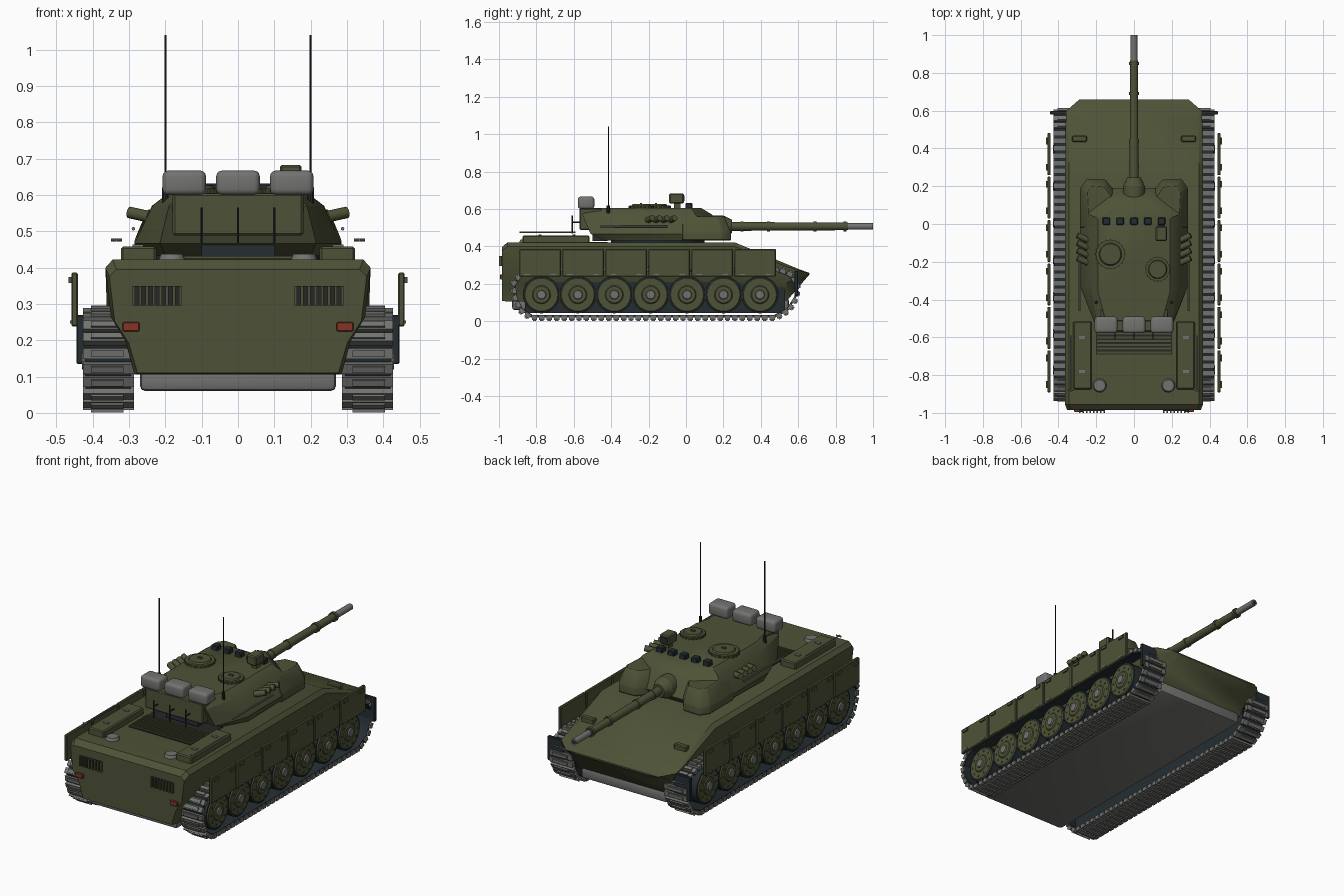
import bpy, bmesh, math
from mathutils import Vector, Matrix

if "Cube" in bpy.data.objects:
    bpy.data.objects.remove(bpy.data.objects["Cube"])

def mat(name, r, g, b):
    m = bpy.data.materials.new(name)
    m.diffuse_color = (r, g, b, 1)
    m.use_nodes = True
    m.node_tree.nodes["Principled BSDF"].inputs["Base Color"].default_value = m.diffuse_color
    return m

OLIVE = mat("olive", 0.076, 0.086, 0.038)
GREY = mat("steel_grey", 0.17, 0.172, 0.162)
TEAL = mat("dark_teal", 0.018, 0.027, 0.032)
RED = mat("lamp_red", 0.24, 0.035, 0.02)
BLACK = mat("dark_metal", 0.018, 0.019, 0.018)

def finish(name, bm, m):
    bmesh.ops.recalc_face_normals(bm, faces=bm.faces)
    me = bpy.data.meshes.new(name)
    bm.to_mesh(me)
    bm.free()
    me.materials.append(m)
    me.shade_smooth()
    me.set_sharp_from_angle(angle=math.radians(32))
    ob = bpy.data.objects.new(name, me)
    bpy.context.collection.objects.link(ob)
    return ob

def add_box(bm, x, y, z, mtx=Matrix()):
    c = Vector(((x[0] + x[1]) / 2, (y[0] + y[1]) / 2, (z[0] + z[1]) / 2))
    s = Matrix.Diagonal((abs(x[1] - x[0]), abs(y[1] - y[0]), abs(z[1] - z[0]), 1))
    bmesh.ops.create_cube(bm, size=1, matrix=mtx @ Matrix.Translation(c) @ s)

def box(name, x, y, z, m, bevel=0, seg=1):
    bm = bmesh.new()
    add_box(bm, x, y, z)
    if bevel:
        bmesh.ops.bevel(bm, geom=bm.edges[:], offset=bevel, segments=seg, affect='EDGES', profile=0.5)
    return finish(name, bm, m)

def add_cyl(bm, p, q, r, r2=None, n=20):
    p, q = Vector(p), Vector(q)
    rot = (q - p).to_track_quat('Z', 'Y').to_matrix().to_4x4()
    bmesh.ops.create_cone(bm, cap_ends=True, segments=n, radius1=r, radius2=r if r2 is None else r2,
                          depth=(q - p).length, matrix=Matrix.Translation((p + q) / 2) @ rot)

def cyl(name, p, q, r, m, r2=None, n=20):
    bm = bmesh.new()
    add_cyl(bm, p, q, r, r2, n)
    return finish(name, bm, m)

def loft(name, rings, m, bevel=0):
    bm = bmesh.new()
    vs = [[bm.verts.new(p) for p in r] for r in rings]
    n = len(vs[0])
    for a, b in zip(vs, vs[1:]):
        for i in range(n):
            bm.faces.new((a[i], a[(i + 1) % n], b[(i + 1) % n], b[i]))
    bm.faces.new(vs[0])
    bm.faces.new(vs[-1])
    if bevel:
        bmesh.ops.bevel(bm, geom=bm.edges[:], offset=bevel, segments=1, affect='EDGES')
    return finish(name, bm, m)

# Hull: one cross-section, rescaled along its length
half = [(0.285, 0), (0.31, 0.29), (0.35, 0.5), (0.365, 0.93), (0.345, 1)]
def hull_ring(y, z0, z1, k):
    pts = [(x * k, y, z0 + t * (z1 - z0)) for x, t in half]
    return pts + [(-x, yy, z) for x, yy, z in reversed(pts)]
loft("hull", [hull_ring(*s) for s in [(-0.985, 0.11, 0.395, 0.97), (-0.955, 0.105, 0.422, 1), (0.26, 0.105, 0.422, 1),
     (0.54, 0.11, 0.305, 0.99), (0.60, 0.18, 0.28, 0.98), (0.66, 0.25, 0.258, 0.79)]], OLIVE)
box("belly_plate", (-0.27, 0.27), (-0.93, 0.55), (0.06, 0.125), GREY, 0.015, 2)

# Engine deck grille
box("deck_grille_base", (-0.2, 0.2), (-0.69, -0.42), (0.415, 0.425), BLACK)
bm = bmesh.new()
for i in range(8):
    add_box(bm, (-0.195, 0.195), (-0.685 + i * 0.02, -0.675 + i * 0.02), (0.424, 0.432))
finish("deck_grille_bars", bm, OLIVE)

# Running gear path (y, z)
path = [Vector(p) for p in [(-0.83, 0.02), (0.48, 0.02), (0.55, 0.06), (0.59, 0.13), (0.595, 0.2), (0.56, 0.25), (0.5, 0.276),
        (-0.82, 0.276), (-0.885, 0.25), (-0.922, 0.2), (-0.915, 0.13), (-0.885, 0.06)]]
segs = list(zip(path, path[1:] + path[:1]))
total = sum((b - a).length for a, b in segs)
def along(d):
    for a, b in segs:
        l = (b - a).length
        if d <= l:
            return a.lerp(b, d / l), (b - a) / l
        d -= l
    return path[0], (segs[0][1] - segs[0][0]).normalized()

wheel_y = [-0.773 + i * 0.1947 for i in range(7)]
for s, side in ((1, "right"), (-1, "left")):
    # Track belt and pads
    bm = bmesh.new()
    mid = Vector((-0.16, 0.148))
    inner = [mid + Vector(((p.x - mid.x) * 0.985, (p.y - mid.y) * 0.9)) for p in path]
    g = [[bm.verts.new((s * x, p.x, p.y)) for p in pts] for x, pts in
         ((0.295, path), (0.42, path), (0.42, inner), (0.295, inner))]
    for k in range(4):
        for i in range(12):
            j = (i + 1) % 12
            bm.faces.new((g[k][i], g[k][j], g[(k + 1) % 4][j], g[(k + 1) % 4][i]))
    finish(side + "_track_belt", bm, TEAL)
    bm = bmesh.new()
    n = 84
    for i in range(n):
        p, t = along((i + 0.5) * total / n)
        m = Matrix.Translation((0, p.x, p.y)) @ Matrix.Rotation(math.atan2(t.y, t.x), 4, 'X')
        add_box(bm, (s * 0.286, s * 0.427), (-0.0145, 0.0145), (-0.012, 0.010), m)
        add_box(bm, (s * 0.315, s * 0.405), (-0.009, 0.009), (-0.019, -0.01), m)
    finish(side + "_track_pads", bm, GREY)
    box(side + "_inner_plate", (s * 0.312, s * 0.318), (-0.86, 0.53), (0.045, 0.26), TEAL)
    # Road wheels
    tyre, disc, hub, bolts = [bmesh.new() for _ in range(4)]
    for y in wheel_y:
        add_cyl(tyre, (s * 0.325, y, 0.142), (s * 0.412, y, 0.142), 0.1, n=28)
        add_cyl(disc, (s * 0.41, y, 0.142), (s * 0.418, y, 0.142), 0.094, 0.088, 28)
        add_cyl(disc, (s * 0.417, y, 0.142), (s * 0.423, y, 0.142), 0.05, 0.044, 24)
        add_cyl(hub, (s * 0.42, y, 0.142), (s * 0.43, y, 0.142), 0.026, 0.022, 16)
        for k in range(10):
            a = k * math.tau / 10
            b = (y + 0.07 * math.cos(a), 0.142 + 0.07 * math.sin(a))
            add_cyl(bolts, (s * 0.417, *b), (s * 0.422, *b), 0.006, n=6)
    for b, nm, m in ((tyre, "tyres", TEAL), (disc, "wheel_discs", OLIVE), (hub, "wheel_hubs", GREY), (bolts, "wheel_bolts", OLIVE)):
        finish(side + "_" + nm, b, m)
    # Side skirts with hinges and bolts
    hinge = bmesh.new()
    stud = bmesh.new()
    for i in range(6):
        y = -0.895 + i * 0.23
        box(f"{side}_skirt_{i + 1}", (s * 0.441, s * 0.459), (y + 0.004, y + 0.226), (0.238, 0.386), OLIVE, 0.004)
        for dy in (0.045, 0.185):
            add_box(hinge, (s * 0.455, s * 0.466), (y + dy - 0.018, y + dy + 0.018), (0.358, 0.374))
            add_box(stud, (s * 0.455, s * 0.463), (y + dy - 0.015, y + dy + 0.015), (0.246, 0.254))
    finish(side + "_skirt_hinges", hinge, OLIVE)
    finish(side + "_skirt_studs", stud, GREY)
    box(side + "_mudflap", (s * 0.345, s * 0.445), (0.58, 0.598), (0.135, 0.27), TEAL, 0.003)
    # Deck boxes, vents and tow rods
    box(side + "_deck_box", (s * 0.225, s * 0.322), (-0.875, -0.515), (0.415, 0.458), OLIVE, 0.006)
    for y in (-0.78, -0.6):
        box(side + "_box_latch", (s * 0.26, s * 0.29), (y - 0.008, y + 0.008), (0.456, 0.463), GREY)
    cyl(side + "_vent", (s * 0.182, -0.855, 0.42), (s * 0.182, -0.855, 0.438), 0.037, GREY, 0.03, 24)
    cyl(side + "_tow_rod", (s * 0.335, -0.89, 0.476), (s * 0.335, -0.59, 0.476), 0.004, GREY, n=8)
    cyl(side + "_tow_rod_handle", (s * 0.32, -0.88, 0.476), (s * 0.35, -0.88, 0.476), 0.004, GREY, n=8)
    cyl(side + "_turret_rail", (s * 0.288, -0.46, 0.507), (s * 0.288, -0.1, 0.507), 0.005, GREY, n=8)
    # Rear grilles, lamps, headlights
    box(side + "_rear_grille", (s * 0.155, s * 0.292), (-0.99, -0.96), (0.295, 0.35), BLACK)
    bm = bmesh.new()
    for i in range(8):
        x = 0.158 + i * 0.0185
        add_box(bm, (s * (x - 0.004), s * (x + 0.004)), (-1.0, -0.985), (0.295, 0.35))
    finish(side + "_rear_grille_bars", bm, OLIVE)
    box(side + "_rear_lamp", (s * 0.271, s * 0.318), (-0.995, -0.965), (0.224, 0.25), RED, 0.003)
    box(side + "_headlight", (s * 0.25, s * 0.328), (0.435, 0.468), (0.32, 0.362), OLIVE, 0.005)
    # Turret cheek armour
    lo = [(0.10, -0.02), (0.10, 0.17), (0.15, 0.235), (0.25, 0.24), (0.285, 0.19), (0.285, -0.02)]
    hi = [(0.12, -0.02), (0.12, 0.15), (0.155, 0.2), (0.225, 0.205), (0.25, 0.17), (0.24, -0.02)]
    loft(side + "_turret_cheek", [[(s * x, y, z) for x, y in r] for r, z in ((lo, 0.432), (lo, 0.475), (hi, 0.56))], OLIVE, 0.004)
    # Smoke launchers, antenna
    bm = bmesh.new()
    for i in range(4):
        y = -0.19 + i * 0.04
        add_cyl(bm, (s * 0.245, y - 0.015, 0.54), (s * 0.3, y + 0.01, 0.552), 0.016, n=12)
    finish(side + "_smoke_launchers", bm, OLIVE)
    cyl(side + "_antenna_base", (s * 0.2, -0.415, 0.57), (s * 0.2, -0.415, 0.62), 0.009, BLACK, n=10)
    cyl(side + "_antenna", (s * 0.2, -0.415, 0.6), (s * 0.2, -0.415, 1.04), 0.003, BLACK, n=6)

# Turret body: stacked plan outlines
rings = [(0.432, [(0.11, 0.16), (0.265, 0.12), (0.275, -0.30), (0.2, -0.44)]),
         (0.467, [(0.12, 0.19), (0.285, 0.14), (0.285, -0.33), (0.215, -0.51)]),
         (0.57, [(0.12, 0.14), (0.237, 0.05), (0.235, -0.33), (0.19, -0.555)]),
         (0.606, [(0.10, 0.08), (0.19, 0.03), (0.19, -0.36), (0.15, -0.51)])]
loft("turret", [[(x, y, z) for x, y in h] + [(-x, y, z) for x, y in reversed(h)] for z, h in rings], OLIVE)
cyl("turret_ring", (0, -0.15, 0.415), (0, -0.15, 0.44), 0.25, TEAL, n=40)
box("bustle", (-0.18, 0.18), (-0.57, -0.45), (0.488, 0.604), OLIVE, 0.006)
box("bustle_underside", (-0.1, 0.1), (-0.5, -0.42), (0.43, 0.49), TEAL)

# Stowage rolls and rear rack
for i, x in enumerate((-0.148, 0, 0.148)):
    box(f"stowage_roll_{i + 1}", (x - 0.06, x + 0.06), (-0.578, -0.49), (0.6, 0.667), GREY, 0.016, 3)
bm = bmesh.new()
for x in (-0.1, 0, 0.1):
    add_cyl(bm, (x, -0.608, 0.468), (x, -0.608, 0.566), 0.0035, n=6)
    add_cyl(bm, (x, -0.608, 0.53), (x, -0.56, 0.53), 0.0035, n=6)
finish("rear_rack", bm, BLACK)

# Hatches with bolted rims
for nm, x, y, r in (("commander_hatch", -0.125, -0.16, 0.076), ("loader_hatch", 0.125, -0.24, 0.063)):
    bm = bmesh.new()
    add_cyl(bm, (x, y, 0.6), (x, y, 0.618), r, n=32)
    add_cyl(bm, (x, y, 0.617), (x, y, 0.626), r * 0.8, r * 0.72, 32)
    add_box(bm, (x - 0.012, x + 0.012), (y - 0.006, y + 0.006), (0.62, 0.633))
    for k in range(20):
        a = k * math.tau / 20
        c = (x + r * math.cos(a), y + r * math.sin(a))
        add_cyl(bm, (*c, 0.6), (*c, 0.617), 0.005, n=6)
    finish(nm, bm, OLIVE)

# Periscopes and sight
for i in range(5):
    x = -0.146 + i * 0.073
    box(f"periscope_{i + 1}", (x - 0.02, x + 0.02), (-0.004, 0.034), (0.596, 0.632), TEAL, 0.004)
box("sight_post", (0.13, 0.16), (-0.065, -0.03), (0.6, 0.64), OLIVE)
box("sight_head", (0.115, 0.175), (-0.09, -0.012), (0.63, 0.683), OLIVE, 0.006)
box("sight_window", (0.125, 0.165), (-0.014, -0.008), (0.642, 0.672), TEAL)

# Gun and mantlet
Z = 0.507
cyl("mantlet", (0, 0.08, Z), (0, 0.2, Z), 0.058, OLIVE, n=24)
cyl("mantlet_collar", (0, 0.2, Z), (0, 0.245, Z), 0.058, OLIVE, 0.036, 24)
cyl("gun_barrel", (0, 0.2, Z), (0, 0.865, Z), 0.024, OLIVE, 0.02, 24)
cyl("gun_muzzle", (0, 0.85, Z), (0, 1.0, Z), 0.0175, GREY, n=24)
cyl("gun_bore", (0, 0.99, Z), (0, 1.0005, Z), 0.011, BLACK, n=16)
for i, y in enumerate((0.3, 0.44, 0.69, 0.85)):
    cyl(f"barrel_ring_{i + 1}", (0, y - 0.008, Z), (0, y + 0.008, Z), 0.0265, OLIVE, n=24)
